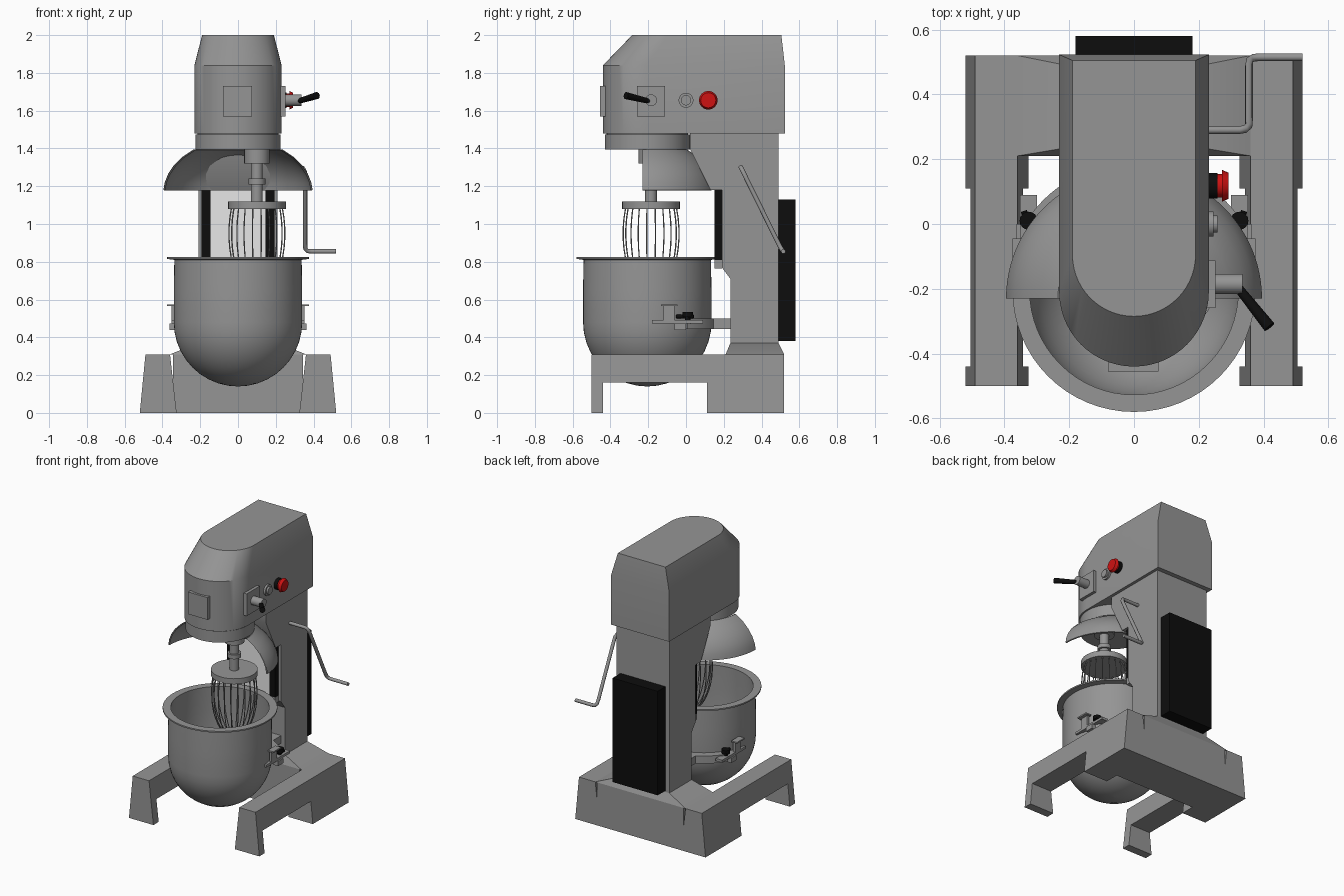
import bpy, bmesh, math
from mathutils import Vector

if "Cube" in bpy.data.objects:
    bpy.data.objects.remove(bpy.data.objects["Cube"])


def material(name, rgb):
    m = bpy.data.materials.new(name)
    m.diffuse_color = (*rgb, 1)
    m.use_nodes = True
    m.node_tree.nodes["Principled BSDF"].inputs["Base Color"].default_value = m.diffuse_color
    return m


GREY = material("grey enamel", (0.30, 0.30, 0.30))
BLACK = material("black plastic", (0.004, 0.004, 0.004))
RED = material("red button", (0.62, 0.006, 0.006))
WHITE = material("white slide plate", (0.9, 0.9, 0.9))


def finish(name, bm, mat, smooth=True):
    bmesh.ops.recalc_face_normals(bm, faces=bm.faces)
    me = bpy.data.meshes.new(name)
    bm.to_mesh(me)
    bm.free()
    ob = bpy.data.objects.new(name, me)
    bpy.context.collection.objects.link(ob)
    me.materials.append(mat)
    if smooth:
        bpy.ops.object.select_all(action='DESELECT')
        ob.select_set(True)
        bpy.context.view_layer.objects.active = ob
        bpy.ops.object.shade_smooth_by_angle(angle=math.radians(32))
    return ob


def loft(name, rings, mat, caps=True, closed=True):
    """Skin a list of equal-length point rings."""
    bm = bmesh.new()
    vs = [[bm.verts.new(p) for p in r] for r in rings]
    n = len(vs[0])
    for a, b in zip(vs, vs[1:]):
        for i in range(n if closed else n - 1):
            j = (i + 1) % n
            bm.faces.new((a[i], a[j], b[j], b[i]))
    if caps:
        bm.faces.new(vs[0])
        bm.faces.new(vs[-1])
    return finish(name, bm, mat)


def box(name, x, y, z, mat):
    return loft(name, [[(x[0], y[0], h), (x[1], y[0], h), (x[1], y[1], h), (x[0], y[1], h)]
                       for h in z], mat)


def cyl(name, p0, p1, r0, mat, r1=None, n=32):
    """Cylinder or cone between two points."""
    p0, p1 = Vector(p0), Vector(p1)
    q = (p1 - p0).to_track_quat('Z', 'Y')
    circ = lambda c, r: [c + q @ Vector((r * math.cos(2 * math.pi * i / n),
                                         r * math.sin(2 * math.pi * i / n), 0)) for i in range(n)]
    return loft(name, [circ(p0, r0), circ(p1, r0 if r1 is None else r1)], mat)


def lathe(name, prof, cx, cy, mat, a0=0, a1=360, n=64, ymax=9, wrap=False):
    """Turn an (r, z) profile around a vertical axis."""
    full = a1 - a0 == 360
    angs = [math.radians(a0 + (a1 - a0) * i / n) for i in range(n if full else n + 1)]
    rings = [[(cx + r * math.cos(a), min(cy + r * math.sin(a), ymax), z) for a in angs]
             for r, z in prof]
    if wrap:
        rings.append(rings[0])
    ob = loft(name, rings, mat, caps=False, closed=full)
    return ob


def tube(name, paths, r, mat, res=2):
    cu = bpy.data.curves.new(name, 'CURVE')
    cu.dimensions = '3D'
    cu.bevel_depth, cu.bevel_resolution, cu.use_fill_caps = r, res, True
    for pts in paths:
        s = cu.splines.new('POLY')
        s.points.add(len(pts) - 1)
        for p, c in zip(s.points, pts):
            p.co = (*c, 1)
        s.use_smooth = True
    ob = bpy.data.objects.new(name, cu)
    bpy.context.collection.objects.link(ob)
    cu.materials.append(mat)
    bpy.ops.object.select_all(action='DESELECT')
    ob.select_set(True)
    bpy.context.view_layer.objects.active = ob
    bpy.ops.object.convert(target='MESH')


# base: two arched legs with sloping sides, joined at the rear
side = [(-.5, 0), (-.44, 0), (-.44, .16), (.11, .16), (.11, 0), (.52, 0), (.52, .31), (-.5, .31)]
for s, tag in ((-1, "left"), (1, "right")):
    loft(tag + "_leg", [[(s * (.325 + .035 * z / .31), y, z) for y, z in side],
                        [(s * (.52 - .03 * z / .31), y, z) for y, z in side]], GREY)
box("rear_crossbar", (-.345, .345), (.21, .52), (0, .31), GREY)
rect = lambda x, y0, y1, z: [(-x, y0, z), (x, y0, z), (x, y1, z), (-x, y1, z)]
loft("column_foot", [rect(.36, .21, .52, .31), rect(.21, .235, .49, .37)], GREY)

# column with neck
col = [(.49, .37), (.235, .37), (.235, .71), (.19, .77), (.19, 1.18), (.13, 1.18),
       (.02, 1.40), (.02, 1.48), (.49, 1.48)]
loft("column", [[(x, y, z) for y, z in col] for x in (-.21, .21)], GREY)
box("back_panel", (-.18, .18), (.485, .58), (.38, 1.13), BLACK)
box("slide_plate", (-.145, .145), (.182, .191), (.78, 1.18), WHITE)
for s, tag in ((-1, "left"), (1, "right")):
    box(tag + "_slide_rail", sorted((s * .145, s * .192)), (.15, .191), (.81, 1.18), BLACK)
    box(tag + "_rail_stop", sorted((s * .145, s * .192)), (.15, .191), (.765, .81), GREY)


# head: rounded-front outline, tapered on top
def outline(r, cy, back, z, n=28):
    arc = [(r * math.cos(a), cy + r * math.sin(a), z)
           for a in (-math.pi * i / n for i in range(n + 1))]
    return [(r, back, z)] + arc + [(-r, back, z)]


loft("head", [outline(.231, -.209, .523, 1.48), outline(.231, -.209, .523, 1.84),
              outline(.19, -.095, .505, 2.0)], GREY)
cyl("planetary_ring", (0, -.205, 1.395), (0, -.205, 1.475), .225, GREY, n=64)
cyl("head_seat", (0, -.205, 1.47), (0, -.205, 1.49), .215, GREY, n=64)
box("front_plate", (-.08, .075), (-.455, -.42), (1.57, 1.73), GREY)

# side controls
box("lever_plate", (.22, .252), (-.26, -.112), (1.57, 1.73), GREY)
cyl("lever_hub", (.25, -.185, 1.655), (.335, -.185, 1.655), .031, GREY)
cyl("lever_handle", (.32, -.195, 1.65), (.418, -.318, 1.68), .014, BLACK, r1=.019, n=16)
cyl("round_button_ring", (.22, 0, 1.655), (.245, 0, 1.655), .039, GREY)
cyl("round_button", (.24, 0, 1.655), (.258, 0, 1.655), .027, GREY)
cyl("stop_button_base", (.22, .118, 1.655), (.257, .118, 1.655), .04, BLACK)
cyl("stop_button_stem", (.255, .118, 1.655), (.275, .118, 1.655), .036, RED)
cyl("stop_button", (.272, .118, 1.655), (.292, .118, 1.655), .049, RED, r1=.04)

# half-dome splash guard, flattened against the neck
guard = [(.395, 1.18), (.388, 1.22), (.37, 1.265), (.34, 1.31), (.295, 1.355), (.235, 1.395)]
guard += [(r - .008, z - .003) for r, z in reversed(guard)]
lathe("splash_guard", guard, 0, -.23, GREY, 0, 180, 48, ymax=.135, wrap=True)

# whisk: shaft, plate and wire loops
wx, wy = .10, -.185
for nm, z0, z1, r in (("shaft_hub", 1.32, 1.40, .067), ("shaft", 1.11, 1.33, .031),
                      ("shaft_collar", 1.21, 1.24, .045), ("whisk_plate", 1.08, 1.12, .153)):
    cyl(nm, (wx, wy, z0), (wx, wy, z1), r, GREY)
loops = []
for k in range(10):
    a = math.pi * (k + .5) / 10
    pts = []
    for i in range(25):
        t = math.radians(-24 + 228 * i / 24)
        r = .15 * math.cos(t)
        pts.append((wx + r * math.cos(a), wy + r * math.sin(a), .95 - .32 * math.sin(t)))
    loops.append(pts)
tube("whisk_wires", loops, .0035, GREY, res=1)

# bowl with flat rim
BY = -.205
dome = [(math.radians(t)) for t in range(0, 91, 9)]
outer = [(.375, .815), (.337, .81), (.34, .65)] + \
        [(max(.34 * math.cos(t), .001), .48 - .34 * math.sin(t)) for t in dome]
inner = [(max(.328 * math.cos(t), .001), .48 - .328 * math.sin(t)) for t in reversed(dome)]
lathe("bowl", outer + inner + [(.328, .65), (.322, .825), (.375, .825)], 0, BY, GREY, wrap=True)

# bowl yoke and latches
lathe("bowl_yoke", [(.345, .445), (.395, .445), (.395, .5), (.345, .5)], 0, BY, GREY,
      32, 148, 40, wrap=True)
box("yoke_block", (-.18, .18), (.14, .24), (.445, .5), GREY)
for s, tag in ((-1, "left"), (1, "right")):
    for part, x, y, z in (("bowl_ear", (.30, .352), (-.18, .09), (.474, .492)),
                          ("ear_tab", (.325, .362), (-.06, .0), (.44, .474)),
                          ("latch_post", (.335, .352), (-.12, -.06), (.49, .565)),
                          ("latch_top", (.33, .375), (-.132, -.045), (.565, .575))):
        box(f"{tag}_{part}", sorted((s * x[0], s * x[1])), y, z, GREY)
    cyl(tag + "_clamp_stem", (s * .325, .01, .48), (s * .325, .01, .515), .015, BLACK, n=16)
    cyl(tag + "_clamp_knob", (s * .325, .01, .508), (s * .325, .01, .535), .028, BLACK, n=16)
    cyl(tag + "_clamp_grip", (s * .31, -.05, .51), (s * .34, .04, .51), .01, BLACK, n=12)

# lift crank on the right
tube("lift_crank", [[(.2, .29, 1.3), (.325, .29, 1.3), (.343, .293, 1.296), (.354, .303, 1.275),
                     (.355, .32, 1.24), (.355, .49, .895), (.357, .505, .868), (.368, .513, .857),
                     (.39, .515, .855), (.52, .515, .855)]], .012, GREY, res=3)
